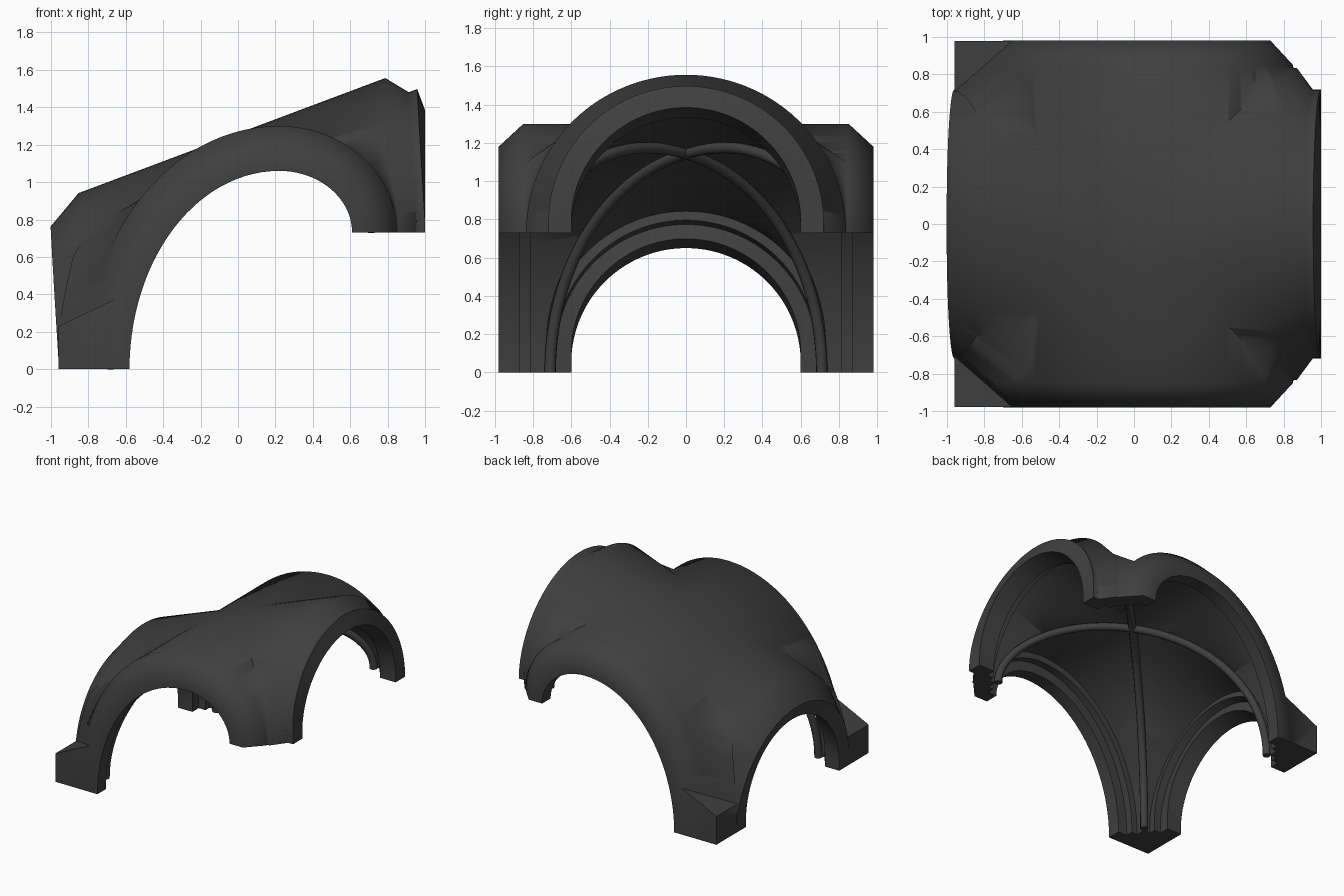
import bpy, bmesh
from math import sin, cos, pi, radians, sqrt
from mathutils import Vector

if "Cube" in bpy.data.objects:
    bpy.data.objects.remove(bpy.data.objects["Cube"])

SLOPE, N = 0.375, 56
LOW = -0.3


# Long rising barrel: position x, angle a, offset d along the surface normal
def long_pt(x, a, d):
    k = d / sqrt(1 + (SLOPE * sin(a)) ** 2)
    return Vector((x - SLOPE * sin(a) * k, (0.6 + k) * cos(a),
                   0.05 + SLOPE * (x + 0.96) + (0.6 + k) * sin(a)))


# Cross barrel: lopsided arch from two quarter ellipses
def cross_pt(y, a, d):
    w, h, z = (0.39, 0.33, 0.73) if a < pi / 2 else (0.80, 1.06, 0)
    n = Vector((cos(a) / w, sin(a) / h)).normalized() * d
    return Vector((0.22 + w * cos(a) + n.x, y, z + h * sin(a) + n.y))


def section(fn, pos, d):
    pts = [fn(pos, pi * i / N, d) for i in range(N + 1)]
    return [Vector((pts[0].x, pts[0].y, LOW))] + pts + [Vector((pts[-1].x, pts[-1].y, LOW))]


# Skin a row of equal sections into a closed, outward facing solid
def loft(name, sections):
    bm = bmesh.new()
    rows = [[bm.verts.new(p) for p in s] for s in sections]
    n = len(rows[0])
    for r, q in zip(rows, rows[1:]):
        for i in range(n):
            j = (i + 1) % n
            bm.faces.new((r[i], r[j], q[j], q[i]))
    bm.faces.new(rows[0][::-1])
    bm.faces.new(rows[-1])
    bmesh.ops.triangulate(bm, faces=bm.faces)
    if bm.calc_volume(signed=True) < 0:
        bmesh.ops.reverse_faces(bm, faces=bm.faces)
    me = bpy.data.meshes.new(name)
    bm.to_mesh(me)
    bm.free()
    me.materials.append(dark)
    ob = bpy.data.objects.new(name, me)
    bpy.context.collection.objects.link(ob)
    return ob


def barrel(name, fn, stations):
    return loft(name, [section(fn, p, d) for p, d in stations])


def block(name, x0, x1, y0, y1, z0, za, zb):
    return loft(name, [[Vector((x0, y, z0)), Vector((x1, y, z0)),
                        Vector((x1, y, zb)), Vector((x0, y, za))] for y in (y0, y1)])


def combine(target, other, op):
    m = target.modifiers.new("join", 'BOOLEAN')
    m.operation, m.solver, m.object = op, 'MANIFOLD', other
    bpy.context.view_layer.objects.active = target
    bpy.ops.object.modifier_apply(modifier=m.name)
    bpy.data.objects.remove(other)


dark = bpy.data.materials.new("dark_grey")
dark.diffuse_color = (0.05, 0.05, 0.05, 1)
dark.use_nodes = True
dark.node_tree.nodes["Principled BSDF"].inputs["Base Color"].default_value = dark.diffuse_color

# Outer solids with bevelled ends
vault = barrel("vault_shell", long_pt, [(-0.96, -0.05), (-0.96, 0.12), (-0.77, 0.235),
                                        (0.87, 0.235), (0.955, 0.12), (1.0, 0.12), (1.0, -0.05)])
combine(vault, barrel("cross_roof", cross_pt, [(-0.98, -0.05), (-0.98, 0.12), (-0.85, 0.24),
                                               (0.85, 0.24), (0.98, 0.12), (0.98, -0.05)]), 'UNION')

# Corner fills softening the valleys between the barrels
for side in (-1, 1):
    for end in (-1, 1):
        secs = []
        for i in range(-1, 25):
            s = max(i, 0) / 24
            t = radians(60) * s
            shift = 0.33 * s * s
            d = 0.12 + 0.115 * min(1, shift / 0.13) - 0.08 * (max(0, s - 0.6) / 0.4) ** 1.5
            a = cross_pt(side * (0.979 - shift), t if end > 0 else pi - t, d)
            x = 0.956 - shift if end > 0 else -0.958 + shift
            b = long_pt(x, t if side > 0 else pi - t, d)
            m = (a + b) / 2
            q = Vector((m.x * 0.6, m.y * 0.6, m.z - 0.15))
            if i < 0:
                a.z = b.z = LOW - 0.02
                q.z = LOW - 0.2
            secs.append([a, b, q])
        combine(vault, loft("corner_fill", secs), 'UNION')
    # Square foot on the low side
    y0, y1 = sorted((side * 0.55, side * 0.9795))
    combine(vault, block("foot", -0.9595, -0.56, y0, y1, LOW - 0.01, 0.23, 0.42), 'UNION')

# Hollow out both barrels, leaving stepped arch bands at the openings
combine(vault, barrel("long_void", long_pt, [
    (-1.3, 0), (-0.83, 0), (-0.83, 0.08), (-0.77, 0.08), (-0.77, 0.13),
    (0.80, 0.13), (0.80, 0.08), (0.86, 0.08), (0.86, 0), (1.3, 0)]), 'DIFFERENCE')
combine(vault, barrel("cross_void", cross_pt, [
    (-1.3, 0), (-0.87, 0), (-0.87, 0.08), (-0.81, 0.08), (-0.81, 0.13),
    (0.81, 0.13), (0.81, 0.08), (0.87, 0.08), (0.87, 0), (1.3, 0)]), 'DIFFERENCE')

# Trim the feet level: low pair at ground, high pair raised
combine(vault, block("low_trim", -1.5, 1.5, -1.5, 1.5, -1, 0, 0), 'DIFFERENCE')
combine(vault, block("high_trim", 0.2, 1.5, -1.5, 1.5, -1.1, 0.73, 0.73), 'DIFFERENCE')

# Diagonal ribs following the groins
for side in (-1, 1):
    cu = bpy.data.curves.new("diagonal_rib", 'CURVE')
    cu.dimensions, cu.bevel_depth, cu.bevel_resolution = '3D', 0.03, 3
    cu.use_fill_caps = True
    sp = cu.splines.new('POLY')
    sp.points.add(N)
    for i, p in enumerate(sp.points):
        c = cross_pt(0, pi * i / N, 0.115)
        p.co = (c.x, side * (c.x - 0.015), c.z, 1)
    sp.use_smooth = True
    cu.materials.append(dark)
    rib = bpy.data.objects.new("diagonal_rib", cu)
    bpy.context.collection.objects.link(rib)

bpy.ops.object.select_all(action='DESELECT')
vault.select_set(True)
bpy.context.view_layer.objects.active = vault
bpy.ops.object.shade_smooth_by_angle(angle=radians(56))
